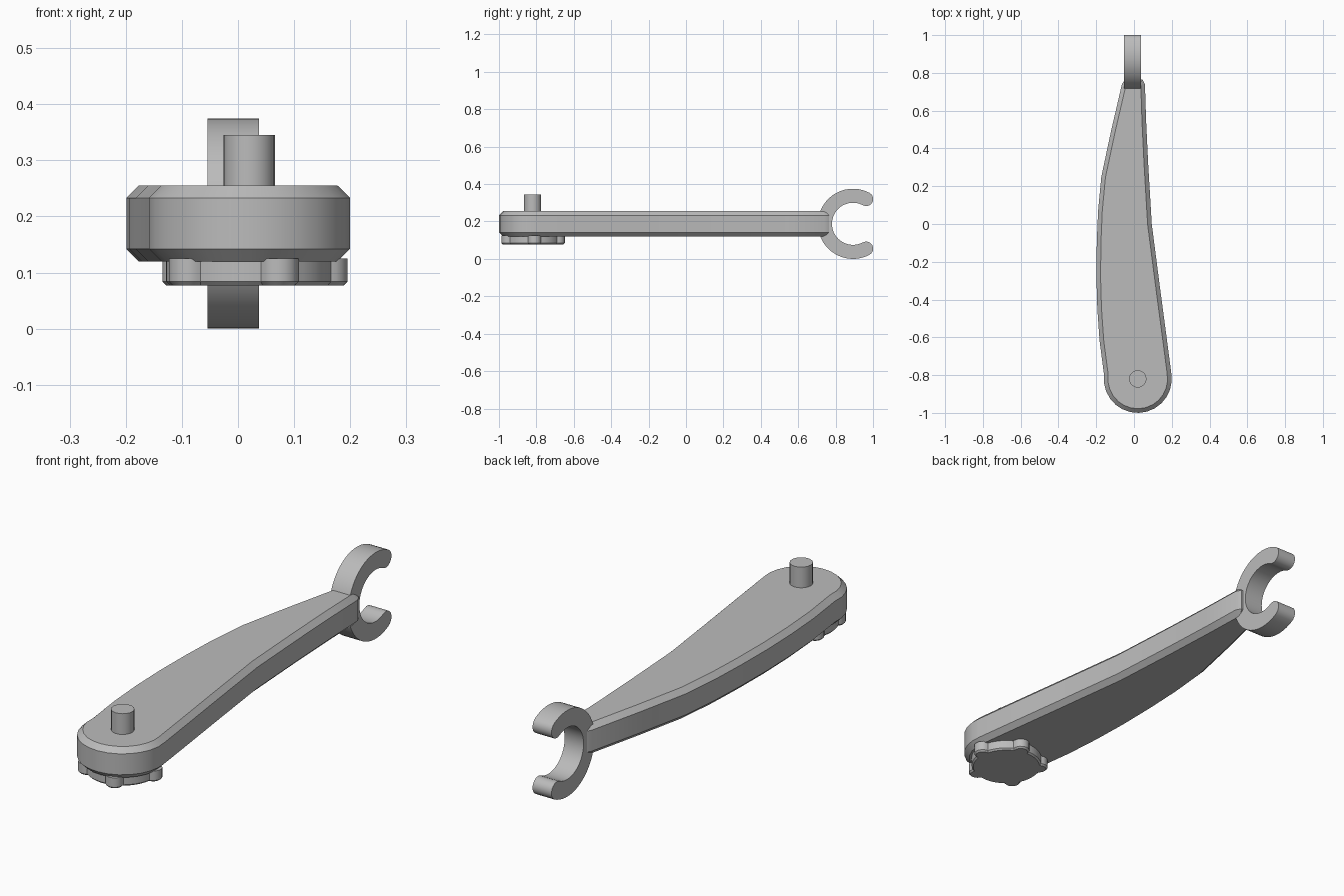
import bpy, bmesh
from math import sin, cos, pi, radians, acos, atan2

cube = bpy.data.objects.get("Cube")
if cube:
    bpy.data.objects.remove(cube, do_unlink=True)

grey = bpy.data.materials.new("plain grey")
grey.use_nodes = True
grey.diffuse_color = (0.5, 0.5, 0.5, 1)
grey.node_tree.nodes["Principled BSDF"].inputs["Base Color"].default_value = (0.5, 0.5, 0.5, 1)


def arc(cx, cy, r, start, end, steps):
    """Points along a circular arc, angles in radians."""
    angles = [start + (end - start) * i / steps for i in range(steps + 1)]
    return [(cx + r * cos(a), cy + r * sin(a)) for a in angles]


def prism(name, outline, lo, hi, axis="z", bevel=0, bevel_top=True):
    """Extrude a closed outline along an axis and chamfer its rims."""
    bm = bmesh.new()
    place = (lambda u, v, w: (u, v, w)) if axis == "z" else (lambda u, v, w: (w, u, v))
    bottom = [bm.verts.new(place(u, v, lo)) for u, v in outline]
    top = [bm.verts.new(place(u, v, hi)) for u, v in outline]
    caps = [bm.faces.new(bottom[::-1]), bm.faces.new(top)]
    for i in range(len(outline)):
        bm.faces.new((bottom[i - 1], bottom[i], top[i], top[i - 1]))
    bmesh.ops.recalc_face_normals(bm, faces=bm.faces)
    if bevel:
        rims = caps if bevel_top else caps[:1]
        edges = [e for f in rims for e in f.edges]
        bmesh.ops.bevel(bm, geom=edges, offset=bevel, segments=1,
                        affect="EDGES", clamp_overlap=True)
    mesh = bpy.data.meshes.new(name)
    bm.to_mesh(mesh)
    bm.free()
    mesh.materials.append(grey)
    obj = bpy.data.objects.new(name, mesh)
    bpy.context.collection.objects.link(obj)
    bpy.ops.object.select_all(action="DESELECT")
    obj.select_set(True)
    bpy.context.view_layer.objects.active = obj
    bpy.ops.object.shade_smooth_by_angle(angle=radians(28))
    return obj


PIVOT = (0.02, -0.82)

# Curved tapering arm with a round pivot end
right_side = [(0.045, 0.765), (0.058, 0.74), (0.064, 0.55), (0.075, 0.32),
              (0.094, 0.0), (0.138, -0.34), (0.17, -0.58)]
left_side = [(-0.182, -0.62), (-0.194, -0.45), (-0.199, -0.28), (-0.197, -0.1),
             (-0.19, 0.07), (-0.173, 0.25), (-0.122, 0.49), (-0.064, 0.74), (-0.048, 0.765)]
round_end = arc(*PIVOT, 0.18, radians(10), radians(-187), 14)
prism("arm", right_side + round_end + left_side, 0.12, 0.255, bevel=0.022)

# Upright peg at the pivot
prism("peg", arc(*PIVOT, 0.046, 0, 2 * pi, 20)[:-1], 0.2, 0.345)

# Five-lobed knob under the pivot
disc_r, lobe_d, lobe_r, lobes = 0.148, 0.14, 0.036, 5
spread = acos((disc_r**2 - lobe_d**2 - lobe_r**2) / (2 * lobe_d * lobe_r))
half = atan2(lobe_r * sin(spread), lobe_d + lobe_r * cos(spread))
knob = []
for i in range(lobes):
    a = radians(4) + 2 * pi * i / lobes
    cx, cy = PIVOT[0] + lobe_d * cos(a), PIVOT[1] + lobe_d * sin(a)
    knob += arc(cx, cy, lobe_r, a - spread, a + spread, 10)
    knob += arc(*PIVOT, disc_r, a + half, a + 2 * pi / lobes - half, 8)[1:-1]
prism("knob", knob, 0.077, 0.125, bevel=0.007, bevel_top=False)

# Open clip ring with rounded tips
cy, cz, mid, thick = 0.893, 0.1875, 0.15, 0.0375
a, b = radians(62), radians(298)
clip = arc(cy, cz, mid + thick, a, b, 40)
clip += arc(cy + mid * cos(b), cz + mid * sin(b), thick, b, b + pi, 10)[1:-1]
clip += arc(cy, cz, mid - thick, b, a, 40)
clip += arc(cy + mid * cos(a), cz + mid * sin(a), thick, a + pi, a + 2 * pi, 10)[1:-1]
prism("clip_ring", clip, -0.054, 0.037, axis="x")
